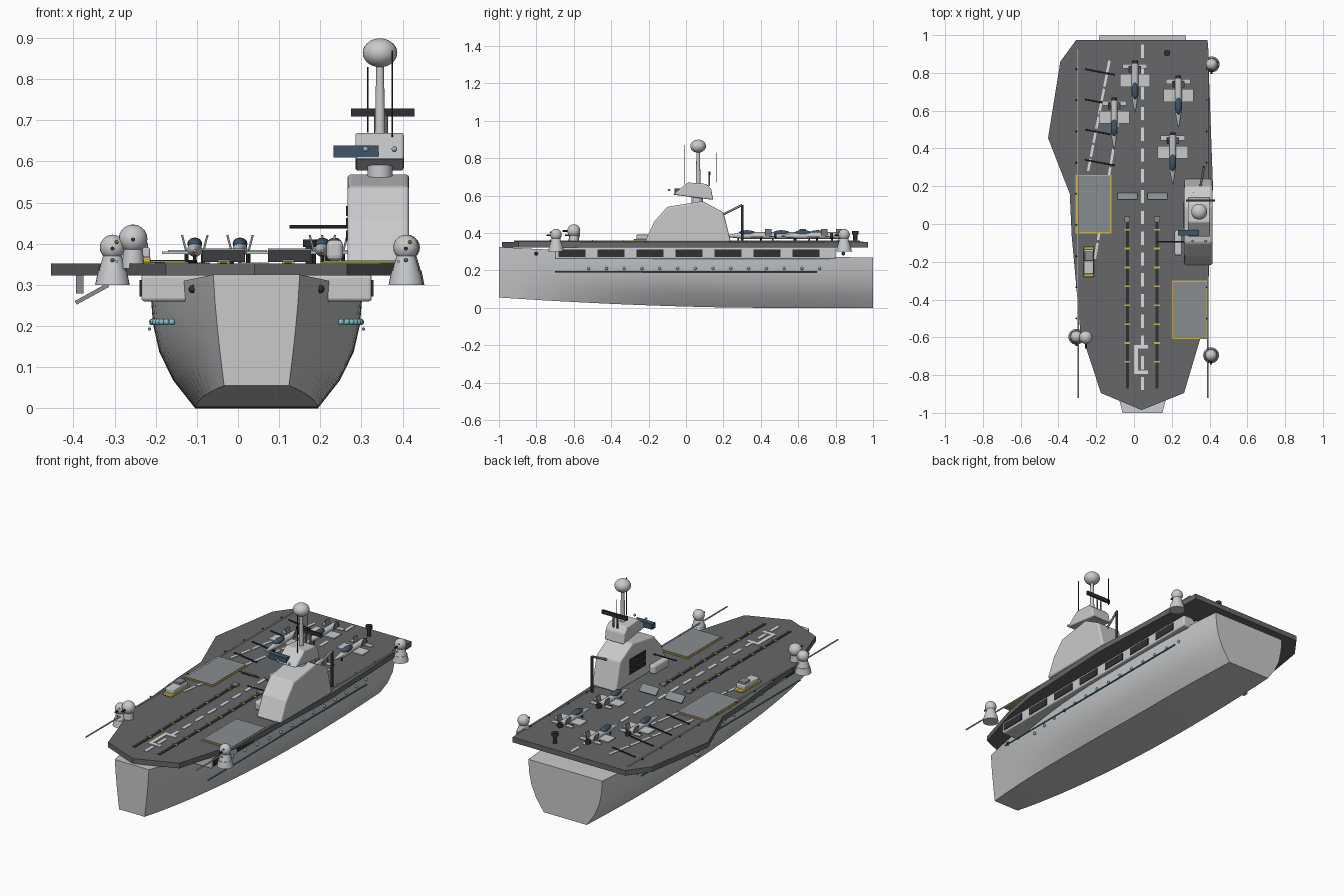
import bpy, bmesh, math
from mathutils import Vector, Matrix

cube = bpy.data.objects.get("Cube")
if cube:
    bpy.data.objects.remove(cube, do_unlink=True)

CX = 0.045      # ship centreline
DECK = 0.352    # flight deck height


def material(name, *rgb):
    m = bpy.data.materials.new(name)
    m.use_nodes = True
    m.diffuse_color = (*rgb, 1)
    m.node_tree.nodes["Principled BSDF"].inputs["Base Color"].default_value = (*rgb, 1)
    return m


GREY = material("light grey", 0.58, 0.59, 0.60)
DARK = material("deck grey", 0.13, 0.135, 0.14)
MID = material("lift grey", 0.25, 0.27, 0.28)
BLACK = material("near black", 0.03, 0.03, 0.03)
WHITE = material("marking white", 0.72, 0.72, 0.72)
YELLOW = material("yellow", 0.62, 0.45, 0.07)
BLUE = material("glass blue", 0.05, 0.09, 0.14)
TEAL = material("teal", 0.10, 0.24, 0.28)
LAMP = material("pale teal", 0.22, 0.50, 0.56)


def finish(name, bm, mat, bevel=0, smooth=False):
    bmesh.ops.recalc_face_normals(bm, faces=bm.faces[:])
    me = bpy.data.meshes.new(name)
    bm.to_mesh(me)
    bm.free()
    me.materials.append(mat)
    ob = bpy.data.objects.new(name, me)
    bpy.context.scene.collection.objects.link(ob)
    if bevel:
        mod = ob.modifiers.new("rounded edges", "BEVEL")
        mod.width, mod.segments = bevel, 3
    if smooth:
        bpy.ops.object.select_all(action="DESELECT")
        ob.select_set(True)
        bpy.context.view_layer.objects.active = ob
        bpy.ops.object.shade_smooth_by_angle(angle=math.radians(35))
    return ob


def box(name, c, size, mat, bevel=0, rot=(0, 0, 0)):
    bm = bmesh.new()
    bmesh.ops.create_cube(bm, size=1, matrix=Matrix.Diagonal((*size, 1)))
    ob = finish(name, bm, mat, bevel)
    ob.location, ob.rotation_euler = c, rot
    return ob


def span(name, x0, x1, y0, y1, z0, z1, mat, bevel=0):
    return box(name, ((x0 + x1) / 2, (y0 + y1) / 2, (z0 + z1) / 2),
               (x1 - x0, y1 - y0, z1 - z0), mat, bevel)


def rod(name, a, b, r1, mat, r2=None, sides=16):
    a, b = Vector(a), Vector(b)
    bm = bmesh.new()
    bmesh.ops.create_cone(bm, cap_ends=True, segments=sides, radius1=r1,
                          radius2=r1 if r2 is None else r2, depth=(b - a).length)
    ob = finish(name, bm, mat, smooth=True)
    ob.location = (a + b) / 2
    ob.rotation_euler = (b - a).to_track_quat("Z", "Y").to_euler()
    return ob


def ball(name, c, radii, mat, seg=20):
    if not isinstance(radii, tuple):
        radii = (radii,) * 3
    bm = bmesh.new()
    bmesh.ops.create_uvsphere(bm, u_segments=seg, v_segments=seg // 2, radius=1,
                              matrix=Matrix.Diagonal((*radii, 1)))
    ob = finish(name, bm, mat, smooth=True)
    ob.location = c
    return ob


def prism(name, pts, direction, mat, bevel=0):
    bm = bmesh.new()
    f = bm.faces.new([bm.verts.new(p) for p in pts])
    ext = bmesh.ops.extrude_face_region(bm, geom=[f])
    verts = [v for v in ext["geom"] if isinstance(v, bmesh.types.BMVert)]
    bmesh.ops.translate(bm, verts=verts, vec=direction)
    return finish(name, bm, mat, bevel)


def stripe(name, a, b, width, mat, z=DECK, h=0.003):
    d = Vector(b) - Vector(a)
    mid = (Vector(a) + Vector(b)) / 2
    return box(name, (mid.x, mid.y, z + h / 2), (d.length, width, h), mat,
               rot=(0, 0, math.atan2(d.y, d.x)))


# Hull: lofted sections from the blunt bow to the flat stern
def half_width(y):
    if y < 0.1:
        return 0.257 - 0.152 * ((0.1 - y) / 1.1) ** 2
    return 0.257 - 0.029 * max(0, (y - 0.4) / 0.6) ** 2


def sheer(y):
    return 0.27 + 0.055 * ((1 - y) / 2) ** 2


def section(y):
    w, top = half_width(y), sheer(y)
    keel = 0.055 * max(0, (0.4 - y) / 1.4) ** 1.7
    fine = max(0, -y) ** 2
    rows = [(0.58, 0), (0.79, 0.25), (0.92, 0.5), (0.98, 0.75), (1, 1)]
    bow = [0.75, 0.83, 0.90, 0.96, 1]
    half = [(w * (u + (k - u) * fine), keel + (top - keel) * t) for (u, t), k in zip(rows, bow)]
    return [(CX + x, y, z) for x, z in half] + [(CX - x, y, z) for x, z in reversed(half)]


bm = bmesh.new()
rings = [[bm.verts.new(p) for p in section(-1 + i / 12)] for i in range(25)]
for r, s in zip(rings, rings[1:]):
    for i in range(len(r)):
        j = (i + 1) % len(r)
        bm.faces.new((r[i], r[j], s[j], s[i]))
bm.faces.new(rings[0])
bm.faces.new(rings[-1])
finish("hull", bm, GREY, smooth=True)

# Gallery below the deck with dark openings, trim rails and portholes
span("gallery", CX - 0.28, CX + 0.28, -0.70, 0.80, 0.26, 0.325, GREY, 0.008)
for s in (-1, 1):
    for i in range(7):
        box("gallery_opening", (CX + s * 0.281, -0.61 + i * 0.2085, 0.292), (0.006, 0.145, 0.04), BLACK)
    rod("hull_trim", (CX + s * 0.26, -0.7, 0.193), (CX + s * 0.26, 0.7, 0.193), 0.004, TEAL, sides=8)
    for i in range(14):
        y = -0.52 + i * 0.095
        ball("porthole", (CX + s * half_width(y) * 0.985, y, 0.21), 0.008, LAMP, 12)
    for y in (-0.8, 0.84):
        ball("anchor_port", (CX + s * half_width(y), y, 0.29), 0.01, BLACK, 12)

# Flight deck slab
outline = [(-0.307, 0.973), (0.39, 0.973), (0.418, 0.2), (0.39, -0.4), (0.35, -0.61),
           (0.265, -0.895), (0.04, -0.985), (-0.175, -0.895), (-0.285, -0.56),
           (-0.33, -0.06), (-0.34, 0.16), (-0.455, 0.455), (-0.39, 0.86)]
prism("flight_deck", [(x, y, 0.323) for x, y in outline], (0, 0, DECK - 0.323), DARK)

# Deck markings
for i in range(17):
    y = 0.95 - i * 0.11
    stripe("centre_dash", (CX, y), (CX, y - 0.07), 0.016, WHITE)
for a, b in (((-0.13, 0.865), (-0.245, 0.27)), ((-0.075, 0.6), (-0.21, -0.2))):
    a, b = Vector(a), Vector(b)
    for i in range(8):
        stripe("landing_line", a.lerp(b, i / 8), a.lerp(b, (i + 0.85) / 8), 0.013, WHITE)
for i in range(4):
    y = 0.82 - i * 0.16
    rod("arrest_wire", (-0.26, y, 0.357), (-0.10, y - 0.03, 0.357), 0.004, BLACK, sides=8)
stripe("bow_bracket", (0.01, -0.64), (0.01, -0.795), 0.02, WHITE)
for y in (-0.65, -0.785):
    stripe("bow_bracket", (0.0, y), (0.075, y), 0.02, WHITE)

# Catapult tracks with ticks and raised blast deflectors
for x in (-0.035, 0.122):
    stripe("catapult_track", (x, 0.02), (x, -0.87), 0.017, BLACK)
    box("catapult_shuttle", (x, 0.025, 0.357), (0.03, 0.03, 0.01), MID)
    for i in range(8):
        stripe("catapult_tick", (x - 0.015, -0.03 - i * 0.1), (x + 0.015, -0.03 - i * 0.1), 0.009, YELLOW, h=0.005)
for x in (-0.035, 0.125):
    box("blast_deflector", (x, 0.145, 0.372), (0.105, 0.045, 0.006), MID, rot=(-0.7, 0, 0))

# Aircraft lifts with yellow borders
for x0, x1, y0, y1 in ((-0.31, -0.12, -0.05, 0.26), (0.2, 0.39, -0.61, -0.3)):
    span("lift_border", x0, x1, y0, y1, DECK, 0.356, YELLOW)
    span("lift_platform", x0 + 0.007, x1 - 0.007, y0 + 0.007, y1 - 0.007, DECK, 0.359, MID)

# Long edge rails
for x in (-0.295, 0.39):
    rod("edge_rail", (x, -0.92, 0.357), (x, 0.93, 0.357), 0.004, GREY, sides=8)
for i in range(9):
    for x in (-0.305, 0.385):
        ball("edge_lamp", (x, -0.5 + i * 0.165, 0.357), 0.005, BLACK, 8)

# Island tower, bridge and mast
tower = [(-0.22, DECK), (-0.17, 0.46), (-0.10, 0.54), (0.09, 0.57), (0.20, 0.51), (0.24, DECK)]
prism("island_tower", [(0.266, y, z) for y, z in tower], (0.15, 0, 0), GREY, 0.01)
bridge = [(-0.07, 0.605), (0.01, 0.67), (0.11, 0.662), (0.135, 0.635), (0.145, 0.577)]
prism("bridge", [(0.285, y, z) for y, z in bridge], (0.118, 0, 0), GREY, 0.007)
rod("bridge_support", (0.345, 0.06, 0.55), (0.345, 0.06, 0.62), 0.03, GREY)
box("bridge_screen", (0.287, -0.047, 0.624), (0.11, 0.03, 0.03), BLUE)
for x in (0.31, 0.38):
    ball("bridge_lamp", (x, -0.09, 0.63), 0.007, LAMP, 12)
for z in (0.42, 0.45, 0.48):
    span("tower_window", 0.262, 0.268, -0.02, 0.12, z - 0.012, z + 0.012, BLACK)
rod("mast", (0.345, 0.065, 0.66), (0.345, 0.065, 0.84), 0.013, GREY, 0.009)
for x in (0.335, 0.36):
    rod("mast_brace", (x, 0.125, 0.65), (x, 0.125, 0.72), 0.004, MID, sides=8)
ball("radar_dome", (0.345, 0.065, 0.864), (0.042, 0.042, 0.035), GREY, 28)
box("radar_bar", (0.352, 0.125, 0.719), (0.155, 0.012, 0.02), BLACK)
rod("whip_antenna", (0.375, -0.01, 0.66), (0.375, -0.01, 0.87), 0.002, BLACK, sides=6)
rod("whip_antenna", (0.315, 0.165, 0.67), (0.315, 0.165, 0.83), 0.002, BLACK, sides=6)

# Crane post behind the island, side boom, stern post
rod("crane_post", (0.37, 0.3, DECK), (0.37, 0.3, 0.55), 0.007, BLACK)
rod("crane_arm", (0.35, 0.19, 0.495), (0.37, 0.3, 0.55), 0.006, MID)
rod("side_boom", (0.125, -0.095, 0.441), (0.27, -0.095, 0.441), 0.004, BLACK, sides=8)
rod("stern_post", (0.175, 0.905, DECK), (0.175, 0.905, 0.4), 0.011, BLACK)
rod("stern_post_cap", (0.175, 0.905, 0.392), (0.175, 0.905, 0.41), 0.017, BLACK)

# Deck vehicles
box("tug_base", (-0.24, -0.2, 0.361), (0.055, 0.16, 0.014), YELLOW, 0.004)
box("tug_body", (-0.24, -0.2, 0.378), (0.052, 0.13, 0.026), GREY, 0.005)
box("tug_cab", (-0.24, -0.17, 0.395), (0.042, 0.05, 0.016), MID, 0.003)
box("island_launch", (0.235, -0.1, 0.384), (0.04, 0.135, 0.05), GREY, 0.012)

# Boarding gear under the overhanging deck
box("boarding_bracket", (-0.385, 0.45, 0.302), (0.018, 0.03, 0.046), MID)
box("boarding_ramp", (-0.355, 0.45, 0.278), (0.09, 0.03, 0.01), MID, rot=(0, -0.5, 0))

# Domed defence mounts on side cones
for x, y in ((0.408, -0.695), (0.411, 0.845), (-0.305, -0.597)):
    rod("mount_foot", (x, y, 0.30), (x, y, 0.335), 0.042, GREY, 0.035, 24)
    rod("mount_cone", (x, y, 0.335), (x, y, 0.38), 0.033, GREY, 0.02, 24)
    ball("mount_dome", (x, y, 0.391), 0.031, GREY)
    ball("mount_lamp", (x, y - 0.03, 0.36), 0.005, LAMP, 8)
    ball("mount_sight", (x + 0.01, y - 0.029, 0.404), 0.005, YELLOW, 8)
    rod("mount_barrel", (x, y, 0.388), (x, y - 0.05, 0.388), 0.005, BLACK, sides=8)
rod("tall_mount_base", (-0.255, -0.6, 0.34), (-0.255, -0.6, 0.4), 0.028, GREY, 0.022, 24)
ball("tall_mount_dome", (-0.255, -0.6, 0.412), 0.035, GREY)
rod("tall_mount_barrel", (-0.255, -0.6, 0.41), (-0.255, -0.66, 0.41), 0.005, BLACK, sides=8)

# Parked jets, nose towards the bow
for x, y in ((0.005, 0.76), (-0.105, 0.565), (0.235, 0.68), (0.205, 0.38)):
    rod("jet_body", (x, y + 0.09, 0.386), (x, y - 0.08, 0.386), 0.018, GREY)
    rod("jet_nose", (x, y - 0.08, 0.386), (x, y - 0.17, 0.383), 0.018, GREY, 0.003)
    rod("jet_exhaust", (x, y + 0.085, 0.386), (x, y + 0.105, 0.386), 0.015, BLACK)
    ball("jet_canopy", (x, y - 0.055, 0.4), (0.018, 0.045, 0.015), BLUE, 16)
    box("jet_wing", (x, y, 0.378), (0.16, 0.068, 0.007), GREY)
    box("jet_tailplane", (x, y + 0.075, 0.382), (0.13, 0.025, 0.006), GREY)
    for s in (-1, 1):
        box("jet_fin", (x + s * 0.026, y + 0.06, 0.402), (0.005, 0.035, 0.04), MID, rot=(0, s * 0.25, 0))
        rod("jet_wheel", (x + s * 0.02, y + 0.02, DECK), (x + s * 0.02, y + 0.02, 0.378), 0.005, BLACK, sides=8)
    rod("jet_nose_wheel", (x, y - 0.1, DECK), (x, y - 0.1, 0.38), 0.004, BLACK, sides=8)
